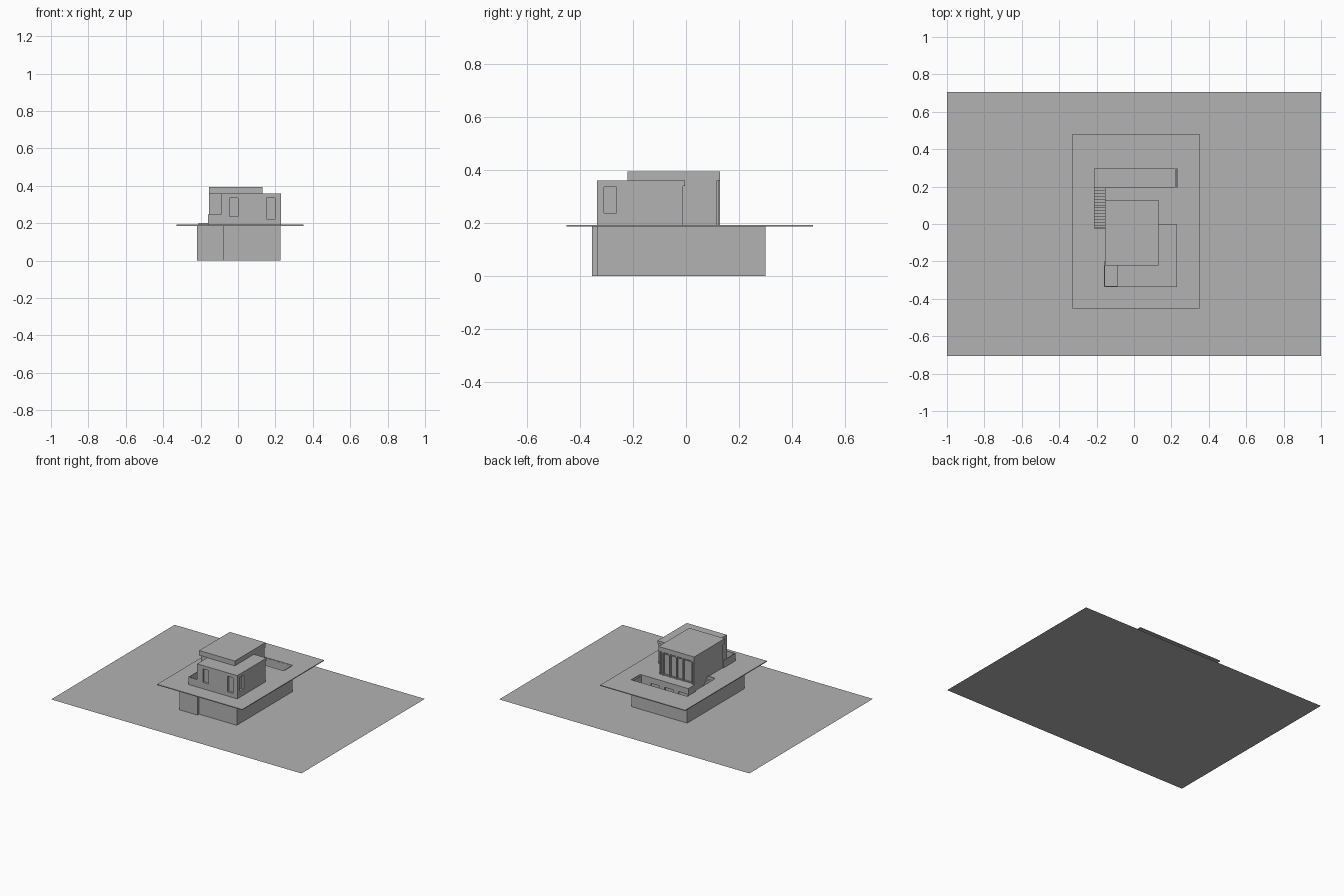
import bpy
import bmesh

cube = bpy.data.objects.get("Cube")
if cube:
    bpy.data.objects.remove(cube, do_unlink=True)

# One plain grey for the whole massing model
GREY = (0.45, 0.45, 0.45, 1)
grey = bpy.data.materials.new("plain grey")
grey.use_nodes = True
grey.diffuse_color = GREY
grey.node_tree.nodes["Principled BSDF"].inputs["Base Color"].default_value = GREY


def box(name, x, y, z):
    """Box from its (min, max) extents on each axis."""
    bm = bmesh.new()
    bmesh.ops.create_cube(bm, size=1)
    for v in bm.verts:
        v.co = [r[0] if c < 0 else r[1] for c, r in zip(v.co, (x, y, z))]
    mesh = bpy.data.meshes.new(name)
    bm.to_mesh(mesh)
    bm.free()
    mesh.materials.append(grey)
    obj = bpy.data.objects.new(name, mesh)
    bpy.context.collection.objects.link(obj)
    return obj


def cut(obj, x, y, z):
    """Subtract a box from an object."""
    cutter = box("cutter", x, y, z)
    cutter.hide_render = True
    mod = obj.modifiers.new("opening", "BOOLEAN")
    mod.operation = "DIFFERENCE"
    mod.solver = "EXACT"
    mod.object = cutter
    bpy.context.view_layer.objects.active = obj
    bpy.ops.object.modifier_apply(modifier=mod.name)
    bpy.data.objects.remove(cutter, do_unlink=True)


DECK = 0.192      # top of the terrace slab
UNDER = 0.186     # its underside
ROOF = 0.36       # top of the front wing

# Flat ground sheet
bm = bmesh.new()
bmesh.ops.create_grid(bm, x_segments=1, y_segments=1, size=1)
for v in bm.verts:
    v.co.y *= 0.705
ground_mesh = bpy.data.meshes.new("ground")
bm.to_mesh(ground_mesh)
bm.free()
ground_mesh.materials.append(grey)
bpy.context.collection.objects.link(bpy.data.objects.new("ground", ground_mesh))

# Lower storey, with windows onto the sunken court
lower = box("lower_storey", (-0.155, 0.226), (-0.337, 0.195), (0, UNDER))
for x in (-0.11, 0.0, 0.11):
    cut(lower, (x - 0.035, x + 0.035), (0.185, 0.21), (0.02, 0.15))
box("lower_side_room", (-0.22, -0.155), (-0.337, -0.02), (0, UNDER))
box("lower_front_bay", (-0.22, -0.075), (-0.355, -0.337), (0, UNDER))

# Retaining walls around the court and the stair
box("court_wall_stair_side", (-0.22, -0.21), (-0.02, 0.3), (0, UNDER))
box("court_wall_far_side", (0.218, 0.226), (0.195, 0.3), (0, UNDER))
box("court_wall_back", (-0.21, 0.218), (0.296, 0.3), (0, UNDER))

# Terrace slab, opened over the court and the stair
slab = box("terrace_slab", (-0.33, 0.35), (-0.452, 0.481), (UNDER, DECK))
cut(slab, (-0.219, 0.23), (0.195, 0.297), (0.1, 0.3))
cut(slab, (-0.21, -0.155), (-0.02, 0.2), (0.1, 0.3))

# Stair down to the court
STEPS = 14
run = 0.215 / STEPS
for i in range(STEPS):
    y = -0.02 + i * run
    box("stair_step", (-0.21, -0.155), (y, y + run), (0, DECK * (1 - (i + 1) / (STEPS + 1))))
box("stair_curb", (-0.21, -0.157), (-0.026, -0.02), (DECK, 0.201))

# Front wing with recessed windows
wing = box("front_wing", (-0.09, 0.23), (-0.337, -0.003), (DECK, ROOF))
cut(wing, (-0.045, 0.0), (-0.35, -0.322), (0.237, 0.335))
cut(wing, (0.152, 0.198), (-0.35, -0.322), (0.222, 0.335))
cut(wing, (0.215, 0.25), (-0.31, -0.262), (0.237, 0.335))
cut(wing, (0.135, 0.25), (-0.012, 0.02), (0.18, 0.34))

# Corner terrace parapet
box("parapet_side", (-0.161, -0.156), (-0.337, -0.2), (DECK, 0.246))
box("parapet_front", (-0.156, -0.09), (-0.337, -0.332), (DECK, 0.246))

# Rear hall and its solid side walls
box("rear_hall", (-0.145, 0.13), (-0.2, 0.106), (DECK, ROOF))
box("hall_side_wall", (-0.155, -0.145), (-0.2, 0.128), (DECK, ROOF))
box("hall_end_wall", (0.12, 0.13), (-0.003, 0.118), (DECK, ROOF))

# Glazed back front: posts and rails
for x in (0.1, 0.045, -0.008, -0.06, -0.135):
    box("window_post", (x - 0.004, x + 0.004), (0.106, 0.122), (DECK, ROOF))
for z in (DECK, 0.345):
    box("window_rail", (-0.145, 0.12), (0.106, 0.116), (z, z + 0.006))

# Raised flat roof
box("upper_roof", (-0.155, 0.13), (-0.222, 0.128), (ROOF, 0.395))
